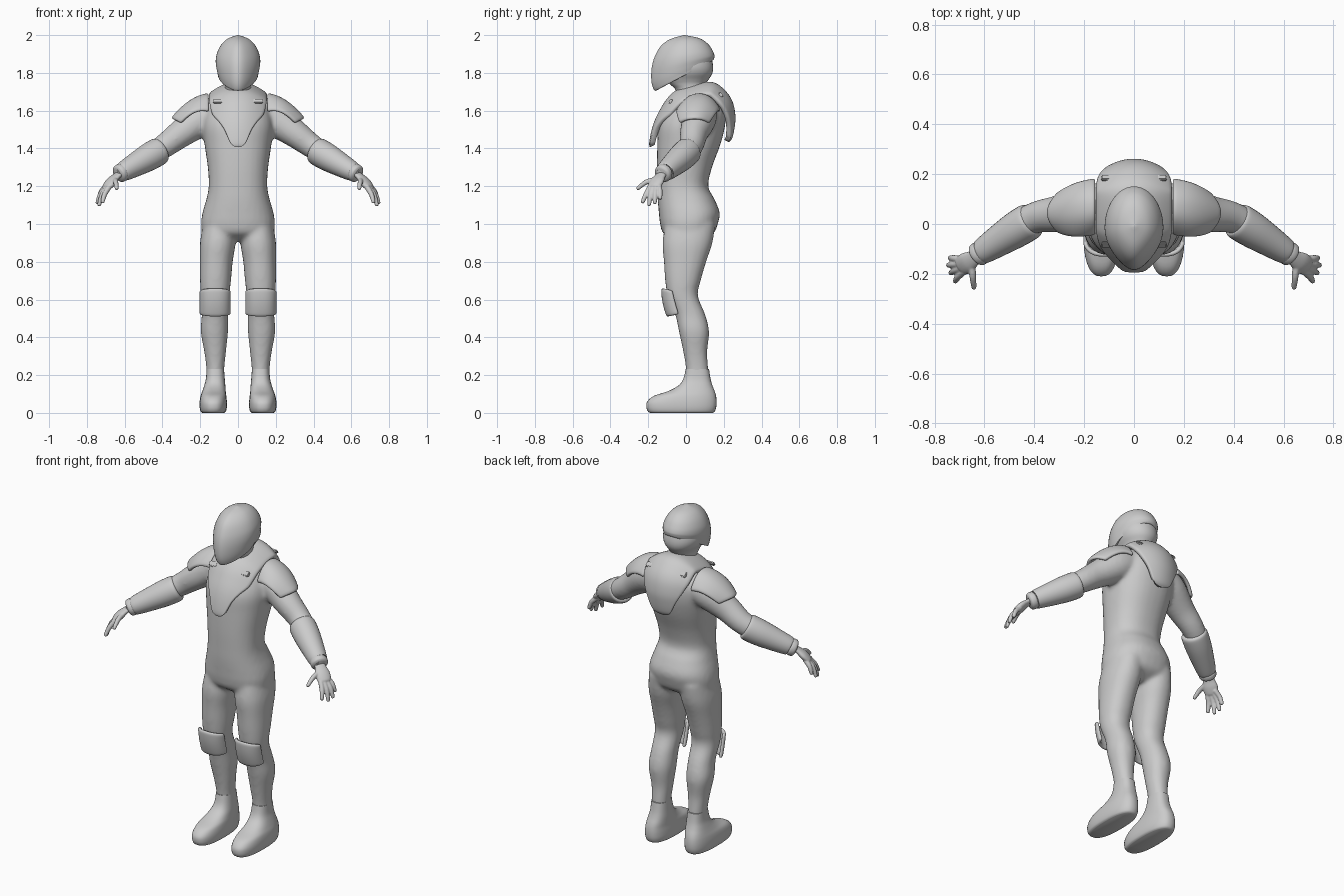
import bpy, bmesh, math
from mathutils import Vector

if "Cube" in bpy.data.objects:
    bpy.data.objects.remove(bpy.data.objects["Cube"])


def spline(rows, k=5):
    """Catmull-Rom interpolation through rows of numbers."""
    out = []
    for i in range(len(rows) - 1):
        p = [rows[max(0, min(len(rows) - 1, i + j))] for j in (-1, 0, 1, 2)]
        for s in range(k):
            t = s / k
            out.append([0.5 * (2 * b + (c - a) * t + (2 * a - 5 * b + 4 * c - d) * t * t
                               + (3 * b - a - 3 * c + d) * t ** 3) for a, b, c, d in zip(*p)])
    return out + [list(rows[-1])]


def signed(v, e):
    return math.copysign(abs(v) ** e, v)


def skin(bm, rings, closed=True, sx=1):
    """Bridge successive rings of points; closed rings get end caps."""
    vs = [[bm.verts.new((sx * p[0], p[1], p[2])) for p in r] for r in rings]
    n = len(vs[0])
    for a, b in zip(vs, vs[1:]):
        for i in range(n if closed else n - 1):
            j = (i + 1) % n
            bm.faces.new((a[i], a[j], b[j], b[i]))
    if closed:
        bm.faces.new(vs[0])
        bm.faces.new(vs[-1])


def flat_rings(rows, p=2.3, n=32, k=5):
    """Horizontal superellipse sections: z, centre x, half width, front y, back y."""
    out = []
    for z, cx, w, yf, yb in spline(rows, k):
        r = []
        for i in range(n):
            a = 2 * math.pi * i / n
            r.append((cx + w * signed(math.sin(a), 2 / p),
                      (yf + yb) / 2 - (yb - yf) / 2 * signed(math.cos(a), 2 / p), z))
        out.append(r)
    return out


def tube_rings(rows, n=20, k=5, flat=1.0):
    """Round sections along a path: x, y, z, radius."""
    pts = spline(rows, k)
    out = []
    for i, (x, y, z, rad) in enumerate(pts):
        a, b = pts[max(0, i - 1)], pts[min(len(pts) - 1, i + 1)]
        t = (Vector(b[:3]) - Vector(a[:3])).normalized()
        side = t.cross(Vector((0, 0, 1))).normalized()
        up = side.cross(t)
        out.append([Vector((x, y, z)) + side * rad * math.cos(q) + up * rad * flat * math.sin(q)
                    for q in (2 * math.pi * j / n for j in range(n))])
    return out


def finish(name, bm, mirror=False, voxel=0, smooth=0, thick=0):
    bmesh.ops.recalc_face_normals(bm, faces=bm.faces[:])
    me = bpy.data.meshes.new(name)
    bm.to_mesh(me)
    bm.free()
    me.polygons.foreach_set("use_smooth", [True] * len(me.polygons))
    if not thick and not voxel:
        me.set_sharp_from_angle(angle=math.radians(50))
    ob = bpy.data.objects.new(name, me)
    bpy.context.collection.objects.link(ob)
    if thick:
        m = ob.modifiers.new("thickness", 'SOLIDIFY')
        m.thickness, m.offset = thick, 0
        ob.modifiers.new("soften", 'SUBSURF').levels = 1
    if voxel:
        m = ob.modifiers.new("fuse", 'REMESH')
        m.mode, m.voxel_size, m.use_smooth_shade = 'VOXEL', voxel, True
        m = ob.modifiers.new("relax", 'SMOOTH')
        m.iterations, m.factor = smooth, 0.5
    if mirror:
        m = ob.modifiers.new("mirror", 'MIRROR')
        m.use_mirror_merge = False
    return ob


def plate(name, f, nu, nv, thick, mirror=False):
    """Curved armour plate from f(u in 0..1, v in -1..1)."""
    bm = bmesh.new()
    skin(bm, [[f(i / nu, 2 * j / nv - 1) for j in range(nv + 1)] for i in range(nu + 1)], False)
    return finish(name, bm, mirror, thick=thick)


# Body suit: torso, legs and arms fused into one smooth skin
torso = [(.91, 0, .09, -.06, .08), (.95, 0, .18, -.12, .145), (1.0, 0, .195, -.137, .168),
         (1.06, 0, .188, -.144, .178), (1.13, 0, .168, -.15, .152), (1.2, 0, .155, -.152, .118),
         (1.3, 0, .16, -.154, .138), (1.42, 0, .177, -.152, .182), (1.52, 0, .187, -.147, .207),
         (1.6, 0, .17, -.115, .21), (1.66, 0, .13, -.08, .19), (1.71, 0, .08, -.05, .14)]
leg = [(1.0, .1, .085, -.11, .155), (.9, .107, .094, -.124, .14), (.8, .115, .087, -.117, .107),
       (.7, .119, .082, -.11, .078), (.62, .121, .075, -.097, .063), (.52, .122, .07, -.057, .102),
       (.43, .125, .072, -.037, .122), (.32, .121, .057, -.014, .112), (.23, .12, .047, 0, .118),
       (.15, .12, .047, 0, .118)]
arm = [(.1, .08, 1.59, .08), (.14, .075, 1.58, .09), (.2, .068, 1.55, .09), (.3, .042, 1.48, .075),
       (.38, .03, 1.42, .065), (.44, .005, 1.38, .06), (.52, -.05, 1.33, .055), (.62, -.12, 1.27, .036),
       (.635, -.13, 1.262, .034)]
bm = bmesh.new()
skin(bm, flat_rings(torso))
for s in (1, -1):
    skin(bm, flat_rings(leg, 2.2), sx=s)
    skin(bm, tube_rings(arm), sx=s)
finish("body_suit", bm, voxel=.011, smooth=7)

# Hands: palm, four fingers and thumb
bm = bmesh.new()
skin(bm, tube_rings([(.615, -.117, 1.274, .03), (.645, -.138, 1.252, .033), (.67, -.155, 1.225, .043),
                     (.692, -.17, 1.198, .038), (.698, -.174, 1.19, .025)], flat=.5))
fingers = [((.69, -.142, 1.205), (.722, -.138, 1.175), (.738, -.136, 1.135)),
           ((.693, -.158, 1.2), (.727, -.163, 1.16), (.745, -.165, 1.112)),
           ((.69, -.175, 1.197), (.719, -.187, 1.155), (.735, -.196, 1.102)),
           ((.682, -.19, 1.197), (.706, -.212, 1.157), (.717, -.23, 1.116)),
           ((.65, -.155, 1.235), (.647, -.21, 1.222), (.642, -.255, 1.188))]
for a, b, c in fingers:
    end = tuple(Vector(c) + (Vector(c) - Vector(b)) * .12)
    skin(bm, tube_rings([a + (.0145,), b + (.0135,), c + (.01,), end + (.004,)], n=12))
finish("hand", bm, mirror=True, voxel=.004, smooth=3)

# Helmet shell: tilted egg-shaped rings tapering into a front beak
shell = [(.003, -.012, 2.0, -.008, 2.0), (.055, -.085, 1.978, .07, 1.984), (.09, -.135, 1.94, .115, 1.955),
         (.112, -.166, 1.885, .14, 1.92), (.118, -.181, 1.83, .15, 1.895), (.114, -.184, 1.77, .15, 1.882),
         (.108, -.176, 1.725, .147, 1.872), (.102, -.158, 1.706, .14, 1.866), (.08, -.12, 1.76, .12, 1.87)]
rings = []
for w, yf, zf, yb, zb in spline(shell, 4):
    r = []
    for i in range(48):
        a = 2 * math.pi * i / 48
        t = (1 - math.cos(a)) / 2
        front = max(0, math.cos(a))
        r.append((w * math.sin(a) * (1 - .3 * front ** 2), yf + (yb - yf) * t, zf + (zb - zf) * t))
    rings.append(r)
bm = bmesh.new()
skin(bm, rings)
finish("helmet_shell", bm)

# Lower helmet and neck
bm = bmesh.new()
skin(bm, flat_rings([(1.9, 0, .095, -.1, .13), (1.84, 0, .107, -.115, .143), (1.8, 0, .1, -.115, .14),
                     (1.765, 0, .08, -.11, .12), (1.74, 0, .07, -.085, .103), (1.71, 0, .07, -.055, .105),
                     (1.66, 0, .085, -.05, .12)], 2.1))
finish("head_and_neck", bm)

# Chest and back yoke: centre line y, z and half width, draped over the shoulders
line = spline([(-.178, 1.412, .006), (-.181, 1.422, .034), (-.178, 1.45, .05), (-.167, 1.5, .07),
               (-.15, 1.55, .1), (-.125, 1.6, .133), (-.09, 1.655, .145), (-.04, 1.7, .15),
               (.05, 1.73, .15), (.14, 1.738, .15), (.2, 1.695, .148), (.235, 1.64, .14),
               (.248, 1.57, .115), (.243, 1.51, .085), (.232, 1.46, .06), (.22, 1.445, .036),
               (.216, 1.438, .006)], 4)


def yoke(u, v):
    i = round(u * (len(line) - 1))
    y, z, w = line[i]
    a, b = line[max(0, i - 1)], line[min(len(line) - 1, i + 1)]
    t = Vector((b[0] - a[0], b[1] - a[1])).normalized()
    x = v * w
    drop = 2.8 * x * x
    return (x, y + t.y * drop, z - t.x * drop)


plate("chest_and_back_yoke", yoke, len(line) - 1, 16, .028)


# Small raised fittings on the yoke, front and back of each shoulder
def fitting(name, y, z, tilt):
    bm = bmesh.new()
    bmesh.ops.create_cube(bm, size=1)
    bmesh.ops.scale(bm, vec=(.055, .03, .014), verts=bm.verts)
    bmesh.ops.bevel(bm, geom=bm.edges[:], offset=.005, segments=2, affect='EDGES')
    ob = finish(name, bm)
    ob.rotation_euler = (tilt, 0, 0)
    return ob


for s in (1, -1):
    for nm, y, z, tilt in (("front_fitting", -.082, 1.65, .9), ("back_fitting", .185, 1.685, -.8)):
        fitting(nm, y, z, tilt).location = (s * .105, y, z)


# Shoulder pads
def shoulder(u, v):
    crown = 1.683 - .02 * u - .108 * u * u
    return (.155 + .192 * u - .045 * u * v * v, .07 - .025 * u + v * (.11 - .035 * u ** 3),
            crown - (.09 - .068 * u) * abs(v) ** 2.4)


plate("shoulder_pad", shoulder, 12, 14, .02, True)


# Knee pads
def knee(u, v):
    a = math.radians(80) * v
    yb, yf = -.02 - .035 * u, -.123 + .03 * (1 - u) ** 2
    return (.121 + .077 * signed(math.sin(a), .85), yb - (yb - yf) * math.cos(a) ** .8,
            .51 + .15 * u + .012 * v * v * (1 - 2 * u))


plate("knee_pad", knee, 8, 14, .018, True)

# Forearm guards with a wrist band
bm = bmesh.new()
skin(bm, tube_rings([(.408, .017, 1.392, .06), (.413, .014, 1.389, .07), (.43, .004, 1.379, .074),
                     (.48, -.027, 1.35, .072), (.55, -.072, 1.31, .062), (.605, -.108, 1.279, .052),
                     (.612, -.112, 1.275, .045)], n=28))
skin(bm, tube_rings([(.607, -.109, 1.278, .04), (.614, -.114, 1.274, .048), (.63, -.125, 1.265, .047),
                     (.637, -.13, 1.261, .037)], n=28))
finish("forearm_guard", bm, True)

# Boots
bm = bmesh.new()
skin(bm, flat_rings([(.232, .12, .046, -.002, .122), (.18, .12, .05, -.014, .13), (.145, .123, .056, -.04, .14),
                     (.115, .127, .062, -.095, .152), (.09, .13, .068, -.17, .159), (.06, .131, .072, -.205, .162),
                     (.03, .131, .072, -.21, .16), (.008, .131, .067, -.202, .152), (0, .131, .058, -.19, .142)],
                    2.5, 36, 4))
finish("boot", bm, True)
